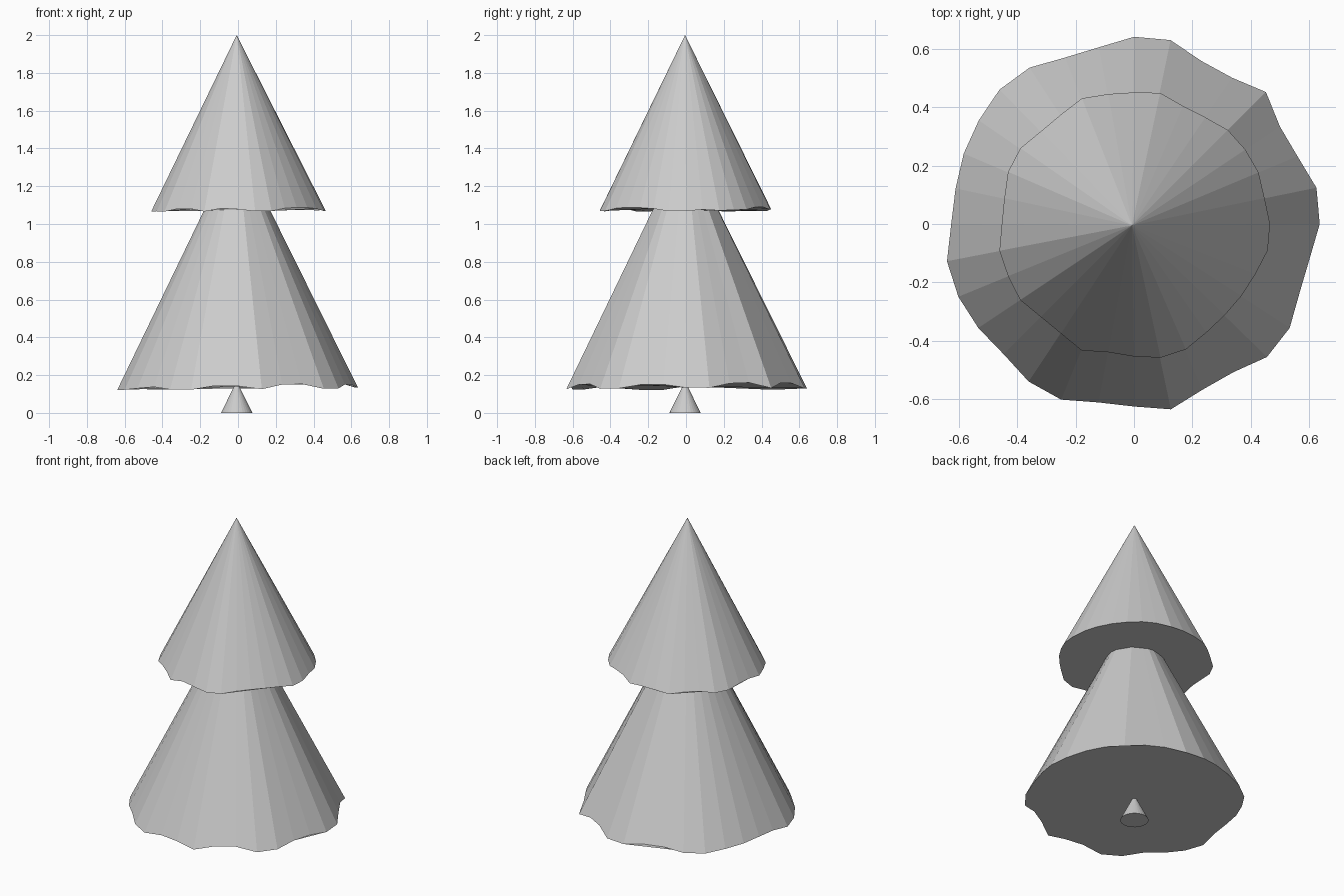
import bpy
import bmesh
from math import cos, sin, tau

if "Cube" in bpy.data.objects:
    bpy.data.objects.remove(bpy.data.objects["Cube"])

AXIS = (-0.007, -0.005)   # shared tip axis of the stacked cones


def make_cone(name, radii, tip_z, rim_z, rim_r, lift, centre=(0, 0)):
    """Closed flat-shaded cone with an uneven rim; short radii curl upward."""
    bm = bmesh.new()
    n = len(radii)
    rim = [bm.verts.new((centre[0] + r * cos(tau * k / n),
                         centre[1] + r * sin(tau * k / n),
                         rim_z + (rim_r - r) * lift))
           for k, r in enumerate(radii)]
    tip = bm.verts.new((*AXIS, tip_z))
    for k in range(n):
        bm.faces.new((rim[k], rim[(k + 1) % n], tip))
    bm.faces.new(rim[::-1])
    bmesh.ops.recalc_face_normals(bm, faces=bm.faces)
    mesh = bpy.data.meshes.new(name)
    bm.to_mesh(mesh)
    bm.free()
    obj = bpy.data.objects.new(name, mesh)
    bpy.context.collection.objects.link(obj)
    return obj


# Rim radii, counter-clockwise from +x in 32 even steps
LOWER = [.635, .636, .605, .600, .638, .602, .603, .641,
         .640, .616, .616, .643, .650, .638, .630, .622,
         .625, .652, .650, .640, .630, .648, .650, .622,
         .624, .646, .613, .610, .643, .640, .613, .612]
UPPER = [.465, .455, .461, .458, .454, .439, .437, .457,
         .450, .453, .465, .450, .449, .467, .466, .452,
         .452, .469, .466, .468, .450, .450, .468, .447,
         .453, .466, .464, .446, .440, .442, .449, .466]

# Foliage tiers
make_cone("lower_foliage", LOWER, 1.43, 0.13, 0.64, 0.75)
make_cone("upper_foliage", UPPER, 2.0, 1.07, 0.463, 0.8)

# Trunk: small cone poking into the lower tier
make_cone("trunk", [0.083] * 32, 0.168, 0.0, 0.083, 0.0, AXIS)
